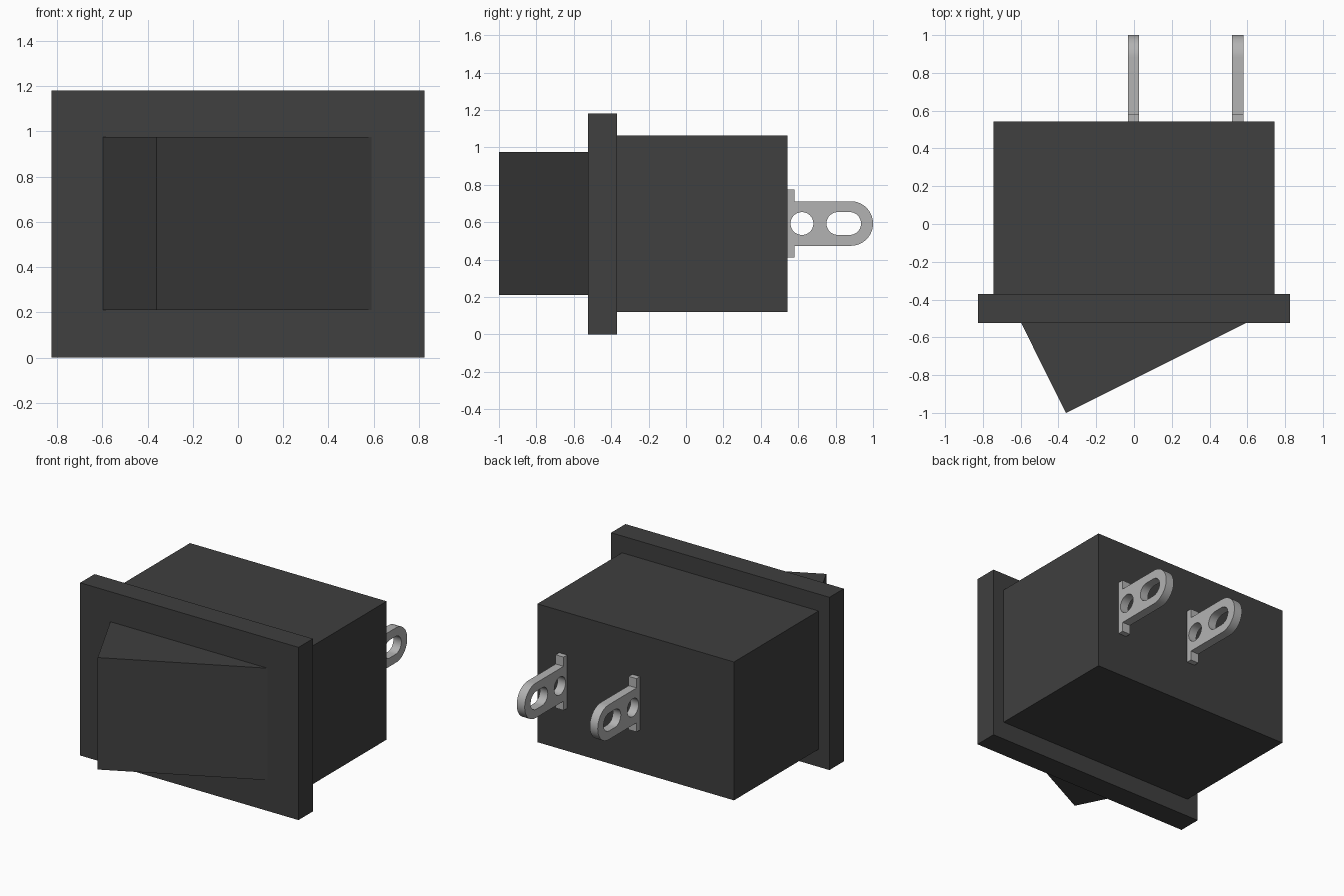
import bpy, bmesh
from math import pi, sin, cos, radians
from mathutils import Matrix, Vector

cube = bpy.data.objects.get("Cube")
if cube:
    bpy.data.objects.remove(cube, do_unlink=True)


def material(name, value, metallic=0.0):
    m = bpy.data.materials.new(name)
    m.use_nodes = True
    colour = (value, value, value, 1)
    m.diffuse_color = colour
    m.node_tree.nodes["Principled BSDF"].inputs["Base Color"].default_value = colour
    return m


black = material("black plastic", 0.05)
metal = material("grey metal", 0.45)


def add_mesh(name, bm, mat):
    bmesh.ops.recalc_face_normals(bm, faces=bm.faces)
    mesh = bpy.data.meshes.new(name)
    bm.to_mesh(mesh)
    bm.free()
    mesh.materials.append(mat)
    obj = bpy.data.objects.new(name, mesh)
    bpy.context.collection.objects.link(obj)
    return obj


def prism(name, outline, z0, z1, mat):
    """Extrude an outline in x, y from z0 up to z1."""
    bm = bmesh.new()
    face = bm.faces.new([bm.verts.new((x, y, z0)) for x, y in outline])
    ext = bmesh.ops.extrude_face_region(bm, geom=[face])
    top = [v for v in ext["geom"] if isinstance(v, bmesh.types.BMVert)]
    bmesh.ops.translate(bm, verts=top, vec=(0, 0, z1 - z0))
    return add_mesh(name, bm, mat)


def rectangle(x0, x1, y0, y1):
    return [(x0, y0), (x1, y0), (x1, y1), (x0, y1)]


def arc(cx, cy, r, start, end, steps=24):
    angles = [radians(start + (end - start) * i / steps) for i in range(steps + 1)]
    return [(cx + r * cos(a), cy + r * sin(a)) for a in angles]


# Housing, bezel and tilted rocker
prism("housing", rectangle(-0.743, 0.743, -0.37, 0.543), 0.12, 1.065, black)
prism("bezel", rectangle(-0.825, 0.825, -0.525, -0.37), 0, 1.18, black)
prism("rocker", [(-0.597, -0.525), (-0.36, -1.0), (0.59, -0.525)], 0.21, 0.975, black)

# Terminal outline in depth and height: shouldered foot and rounded tip
mid = 0.593
foot = [(0.543, -0.182), (0.58, -0.182), (0.58, -0.119)]
outline = [(y, mid + z) for y, z in foot]
outline += arc(0.881, mid, 0.119, -90, 90, 32)
outline += [(y, mid - z) for y, z in reversed(foot)]
round_hole = arc(0.62, mid, 0.061, 0, 360, 40)[:-1]
slot = arc(0.875, mid, 0.061, -90, 90) + arc(0.812, mid, 0.061, 90, 270)


def terminal(name, x):
    curve = bpy.data.curves.new(name, "CURVE")
    curve.dimensions = "2D"
    curve.fill_mode = "BOTH"
    curve.extrude = 0.03
    for points in (outline, round_hole, slot):
        spline = curve.splines.new("POLY")
        spline.points.add(len(points) - 1)
        for p, (u, v) in zip(spline.points, points):
            p.co = (u, v, 0, 1)
        spline.use_cyclic_u = True
    helper = bpy.data.objects.new(name + "_curve", curve)
    bpy.context.collection.objects.link(helper)
    bpy.context.view_layer.update()
    bm = bmesh.new()
    bm.from_mesh(helper.to_mesh())
    bpy.data.objects.remove(helper, do_unlink=True)
    bmesh.ops.remove_doubles(bm, verts=bm.verts, dist=0.0001)
    # Turn the flat profile upright so that its thickness runs along x
    upright = Matrix(((0, 0, 1, x), (1, 0, 0, 0), (0, 1, 0, 0), (0, 0, 0, 1)))
    bmesh.ops.transform(bm, matrix=upright, verts=bm.verts)
    obj = add_mesh(name, bm, metal)
    bpy.ops.object.select_all(action="DESELECT")
    obj.select_set(True)
    bpy.context.view_layer.objects.active = obj
    bpy.ops.object.shade_smooth_by_angle(angle=radians(30))


# Solder terminals at the centre and left of the back
terminal("centre_terminal", -0.003)
terminal("left_terminal", 0.549)
